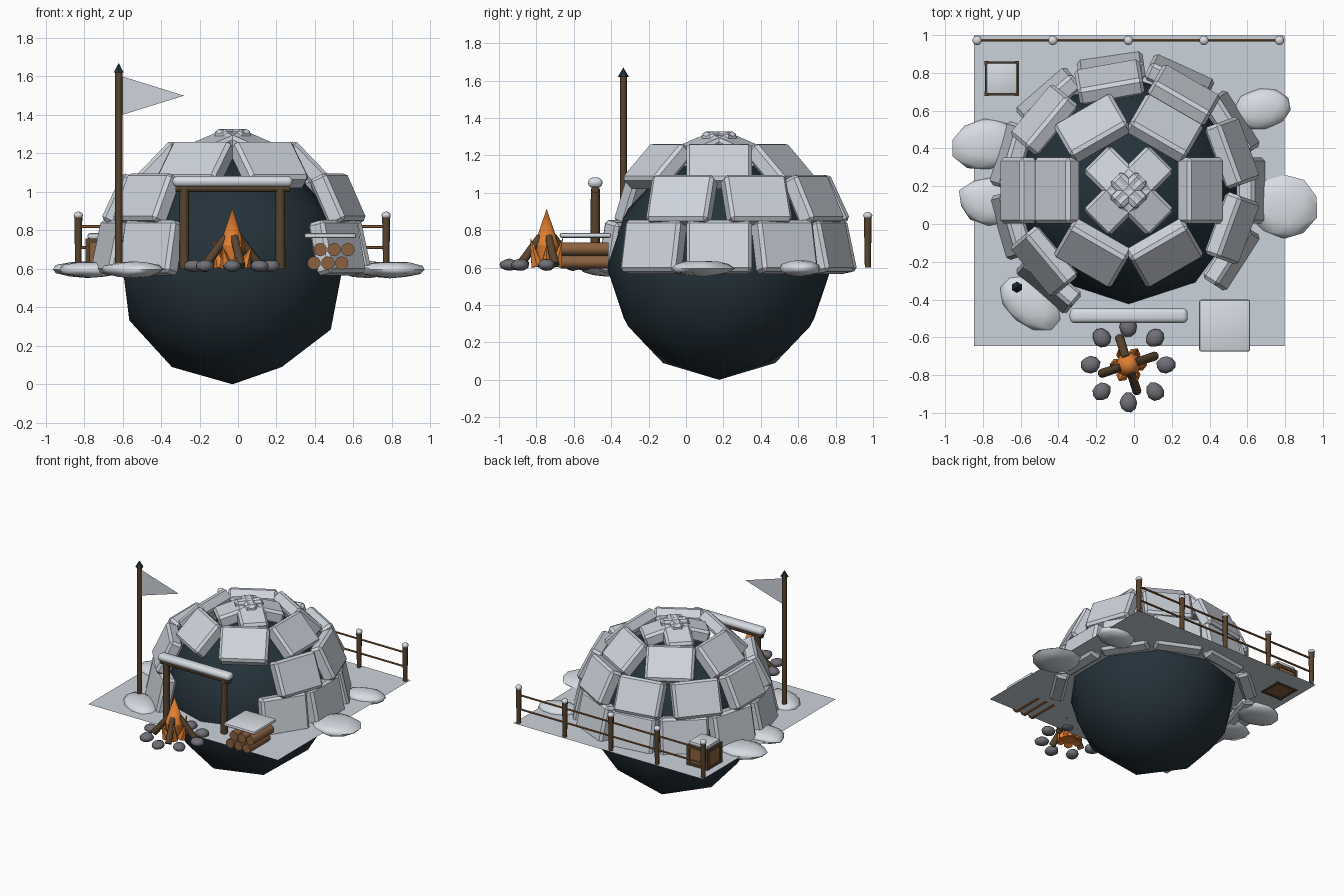
import bpy, bmesh, math, random
from math import cos, sin, radians, pi
from mathutils import Vector, Matrix

random.seed(4)
if "Cube" in bpy.data.objects:
    bpy.data.objects.remove(bpy.data.objects["Cube"], do_unlink=True)

GROUND = 0.6
CX, CY = -0.028, 0.177          # dome axis


def material(name, r, g, b):
    m = bpy.data.materials.new(name)
    m.use_nodes = True
    m.diffuse_color = (r, g, b, 1)
    m.node_tree.nodes["Principled BSDF"].inputs["Base Color"].default_value = (r, g, b, 1)
    return m


ICE = material("ice_block", 0.62, 0.66, 0.72)
SNOW = material("snow", 0.68, 0.72, 0.77)
GROUND_SNOW = material("packed_snow", 0.60, 0.65, 0.71)
DARK = material("dark_interior", 0.018, 0.032, 0.043)
WOOD = material("dark_wood", 0.10, 0.058, 0.027)
LOG = material("cut_wood", 0.26, 0.12, 0.05)
FIRE = material("flame_orange", 0.75, 0.21, 0.03)
STONE = material("stone", 0.16, 0.16, 0.18)


def finish(name, bm, mat, matrix=Matrix(), smooth=None):
    me = bpy.data.meshes.new(name)
    bm.to_mesh(me)
    bm.free()
    me.materials.append(mat)
    ob = bpy.data.objects.new(name, me)
    bpy.context.collection.objects.link(ob)
    ob.matrix_world = matrix
    if smooth:
        bpy.ops.object.select_all(action='DESELECT')
        ob.select_set(True)
        bpy.context.view_layer.objects.active = ob
        bpy.ops.object.shade_smooth_by_angle(angle=radians(smooth))
    return ob


def box(name, size, mat, matrix, bevel=0.0, segments=1):
    bm = bmesh.new()
    bmesh.ops.create_cube(bm, size=1)
    bmesh.ops.scale(bm, vec=size, verts=bm.verts)
    if bevel:
        bmesh.ops.bevel(bm, geom=bm.edges[:], offset=bevel, segments=segments,
                        affect='EDGES', profile=0.5)
    return finish(name, bm, mat, matrix, 40 if segments > 1 else None)


def rod(name, a, b, r1, r2, mat, sides=8):
    a, b = Vector(a), Vector(b)
    d = b - a
    bm = bmesh.new()
    bmesh.ops.create_cone(bm, cap_ends=True, segments=sides, radius1=r1, radius2=r2, depth=d.length)
    rot = d.to_track_quat('Z', 'Y').to_matrix().to_4x4()
    return finish(name, bm, mat, Matrix.Translation((a + b) / 2) @ rot, 50)


def ball(name, loc, size, mat, turn=0, jitter=0.0, level=2):
    bm = bmesh.new()
    bmesh.ops.create_icosphere(bm, subdivisions=level, radius=1)
    for v in bm.verts:
        v.co *= 1 + random.uniform(-jitter, jitter)
    bmesh.ops.scale(bm, vec=size, verts=bm.verts)
    return finish(name, bm, mat, Matrix.Translation(loc) @ Matrix.Rotation(radians(turn), 4, 'Z'), 60)


# Ground sheet and dark inner sphere
bm = bmesh.new()
bmesh.ops.create_grid(bm, x_segments=1, y_segments=1, size=0.822)
finish("ground_sheet", bm, GROUND_SNOW, Matrix.Translation((-0.025, CY, GROUND)))
ball("inner_sphere", (CX, CY, GROUND), (0.6, 0.6, 0.6), DARK)

# Ice block rings: count, radius and height of outer face, tilt, width, length, doorway gaps
RINGS = [
    (11, 0.695, 0.72, 12, 0.35, 0.28, (8, 9)),
    (9, 0.628, 0.98, 25, 0.35, 0.27, (6, 7)),
    (6, 0.415, 1.175, 44, 0.35, 0.27, ()),
    (4, 0.105, 1.288, 73, 0.20, 0.30, ()),
]
THICK = 0.10
for row, (count, radius, z, tilt, width, length, gaps) in enumerate(RINGS):
    e = radians(tilt)
    for k in range(count):
        if k in gaps:
            continue
        a = 2 * pi * (k + 0.5 * (row % 2)) / count
        n = Vector((cos(e) * cos(a), cos(e) * sin(a), sin(e)))
        t = Vector((-sin(a), cos(a), 0))
        face = Vector((CX + radius * cos(a), CY + radius * sin(a), z))
        m = Matrix((t, n.cross(t), n)).transposed().to_4x4()
        m.translation = face - n * THICK / 2
        box(f"ice_block_{row + 1}_{k + 1}", (width, length, THICK), ICE, m, 0.018)

# Snow mounds around the base
for i, (x, y, sx, sy, turn) in enumerate([
        (-0.78, 0.42, 0.19, 0.14, 5), (-0.76, 0.12, 0.17, 0.13, -5),
        (-0.55, -0.42, 0.18, 0.12, -40), (0.79, 0.09, 0.18, 0.17, 0),
        (0.68, 0.61, 0.16, 0.11, 10)]):
    ball(f"snow_mound_{i + 1}", (x, y, 0.596), (sx, sy, 0.043), SNOW, turn, 0.06)

# Flag pole with pennant
PX, PY = -0.62, -0.335
rod("flag_pole", (PX, PY, GROUND), (PX, PY, 1.62), 0.019, 0.019, WOOD)
rod("pole_finial", (PX, PY, 1.62), (PX, PY, 1.67), 0.03, 0.0, DARK, 6)
bm = bmesh.new()
bm.faces.new([bm.verts.new(p) for p in
              ((PX + 0.018, PY, 1.4), (-0.28, PY, 1.5), (PX + 0.018, PY, 1.6))])
finish("pennant", bm, ICE)

# Doorway posts, beam and snow on the beam
DY = -0.485
for side, x in (("right", -0.28), ("left", 0.22)):
    rod(f"door_post_{side}", (x, DY, GROUND), (x, DY, 1.02), 0.026, 0.024, WOOD)
rod("door_beam", (-0.325, DY, 1.02), (0.27, DY, 1.02), 0.022, 0.022, WOOD)
box("door_beam_snow", (0.625, 0.078, 0.055), SNOW,
    Matrix.Translation((-0.028, DY, 1.054)), 0.026, 3)

# Campfire: stones, leaning logs and flames
FX, FY = -0.03, -0.745
for k in range(8):
    a = k * pi / 4
    ball(f"fire_stone_{k + 1}", (FX + 0.2 * cos(a), FY + 0.2 * sin(a), 0.615),
         (0.052, 0.046, 0.032), STONE, 45 * k, 0.06)
for k in range(4):
    a = radians(18 + 90 * k)
    rod(f"fire_log_{k + 1}", (FX + 0.15 * cos(a), FY + 0.15 * sin(a), 0.615),
        (FX + 0.035 * cos(a), FY + 0.035 * sin(a), 0.765), 0.024, 0.022, WOOD)
rod("main_flame_base", (FX, FY, 0.61), (FX, FY, 0.72), 0.05, 0.066, FIRE)
rod("main_flame_tip", (FX, FY, 0.72), (FX, FY, 0.915), 0.066, 0.0, FIRE)
for k in range(6):
    a = radians(60 * k)
    rod(f"small_flame_{k + 1}", (FX + 0.06 * cos(a), FY + 0.06 * sin(a), 0.61),
        (FX + 0.10 * cos(a), FY + 0.10 * sin(a), 0.72 + 0.04 * (k % 2)), 0.035, 0.0, FIRE, 6)

# Firewood stack under a snow slab
for row in range(2):
    for k in range(3):
        x, z = 0.395 + 0.072 * k + 0.032 * row, 0.63 + 0.07 * row
        rod(f"firewood_{row + 1}_{k + 1}", (x, -0.665, z), (x, -0.415, z), 0.035, 0.035, LOG, 10)
box("firewood_snow", (0.27, 0.275, 0.026), SNOW,
    Matrix.Translation((0.48, -0.538, 0.772)), 0.011, 2)

# Crate with edge frames and snow lid
KX, KY, KZ = -0.70, 0.77, 0.675
box("crate", (0.165, 0.165, 0.16), LOG, Matrix.Translation((KX, KY, KZ)))
for sx in (-1, 1):
    for sy in (-1, 1):
        box("crate_corner", (0.024, 0.024, 0.165), WOOD,
            Matrix.Translation((KX + 0.08 * sx, KY + 0.08 * sy, KZ)))
    for sz in (-1, 1):
        z = KZ + 0.07 * sz
        box("crate_rail_side", (0.02, 0.16, 0.024), WOOD,
            Matrix.Translation((KX + 0.08 * sx, KY, z)))
        box("crate_rail_front", (0.16, 0.02, 0.024), WOOD,
            Matrix.Translation((KX, KY + 0.08 * sx, z)))
box("crate_snow", (0.165, 0.165, 0.03), SNOW, Matrix.Translation((KX, KY, 0.77)), 0.012, 2)

# Back fence
NY = 0.972
for k in range(5):
    x = -0.83 + 0.4 * k
    rod(f"fence_post_{k + 1}", (x, NY, GROUND), (x, NY, 0.87), 0.016, 0.021, WOOD)
    ball(f"fence_post_snow_{k + 1}", (x, NY, 0.878), (0.025, 0.025, 0.02), SNOW)
for k in range(4):
    x = -0.83 + 0.4 * k
    for z in (0.71, 0.82):
        rod("fence_rail", (x, NY, z), (x + 0.4, NY, z), 0.008, 0.008, LOG, 6)
